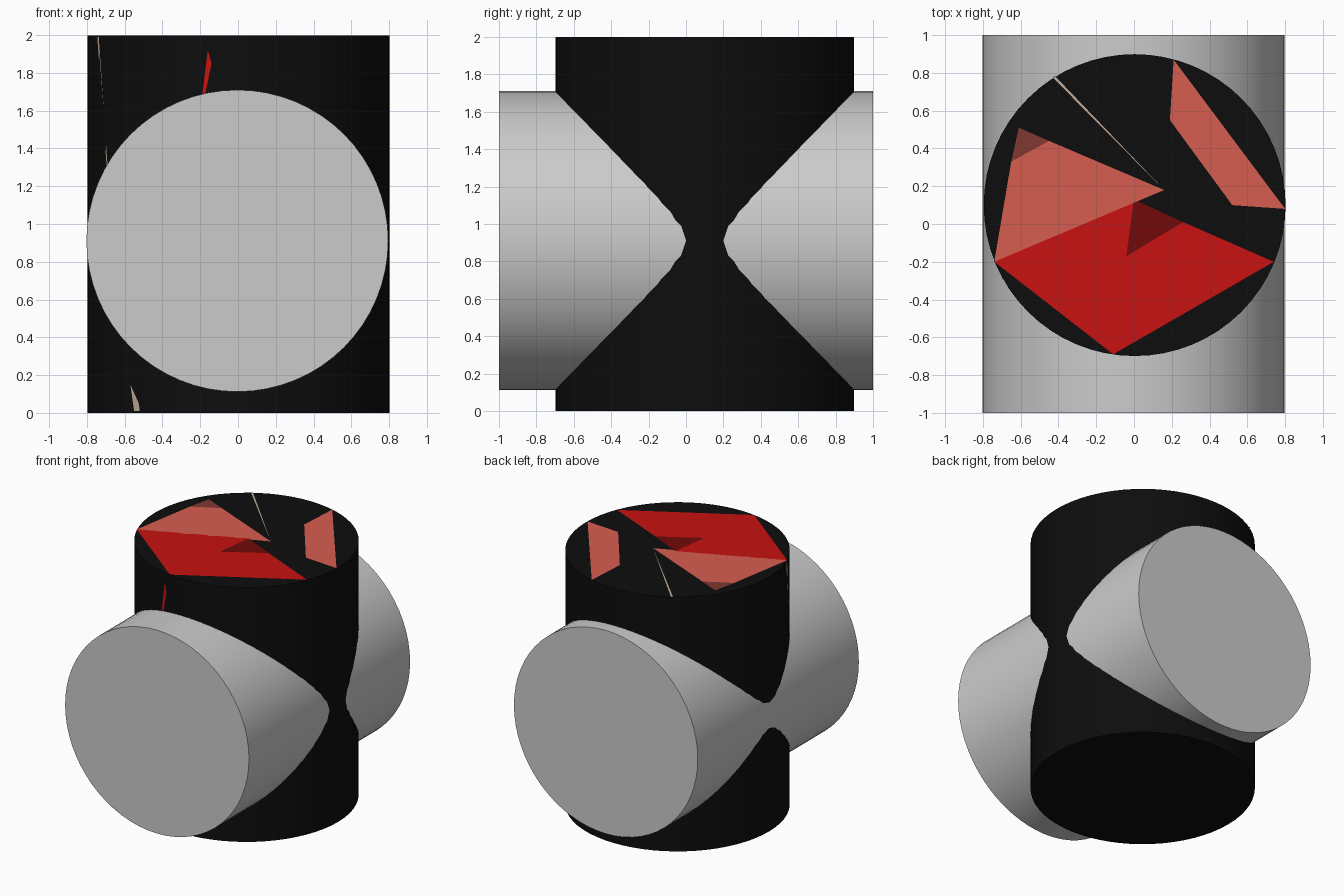
import bpy, math

if "Cube" in bpy.data.objects:
    bpy.data.objects.remove(bpy.data.objects["Cube"])

R = 0.799            # both drums share one radius
CX, CY = 0.0035, 0.10  # axis of the upright drum


def material(name, rgb):
    m = bpy.data.materials.new(name)
    m.diffuse_color = (*rgb, 1)
    m.use_nodes = True
    m.node_tree.nodes["Principled BSDF"].inputs["Base Color"].default_value = m.diffuse_color
    return m


black = material("black", (0.004, 0.004, 0.004))
red = material("red", (0.58, 0.006, 0.006))
dark_red = material("dark_red", (0.17, 0.003, 0.003))
salmon = material("salmon", (0.68, 0.11, 0.08))
brown = material("brown", (0.22, 0.04, 0.03))
tan = material("tan", (0.55, 0.42, 0.32))


def drum(name, depth, loc, rot=(0, 0, 0), mat=None):
    bpy.ops.mesh.primitive_cylinder_add(vertices=64, radius=R, depth=depth,
                                        location=loc, rotation=rot)
    o = bpy.context.object
    o.name = name
    if mat:
        o.data.materials.append(mat)
    bpy.ops.object.shade_smooth_by_angle(angle=math.radians(30))


def patch(name, pts, mat):
    me = bpy.data.meshes.new(name)
    me.from_pydata(pts, [], [range(len(pts))])
    me.materials.append(mat)
    bpy.context.collection.objects.link(bpy.data.objects.new(name, me))


def top_patch(name, pts, mat, z=1.9995):
    # counter-clockwise points on the top cap
    patch(name, [(x, y, z) for x, y in pts], mat)


def wall_patch(name, pts, mat):
    # counter-clockwise points (x, z) wrapped onto the front of the upright drum
    r = R + 0.001
    patch(name, [(x, CY - math.sqrt(max(r * r - (x - CX) ** 2, 0)), z)
                 for x, z in pts], mat)


# Upright black drum and the grey drum passing through it
drum("upright_drum", 1.999, (CX, CY, 0.9995), mat=black)
drum("cross_drum", 2.0, (-0.0035, 0, 0.911), (math.pi / 2, 0, 0))

# Coloured patches on the top cap
top_patch("left_salmon_patch", [(-0.65, 0.33), (-0.74, -0.20), (0.16, 0.18), (-0.45, 0.44)], salmon)
top_patch("left_brown_patch", [(-0.61, 0.51), (-0.65, 0.33), (-0.45, 0.44)], brown)
top_patch("left_red_patch", [(-0.74, -0.20), (-0.11, -0.69), (0, 0.13)], red)
top_patch("right_red_patch", [(-0.11, -0.69), (0.74, -0.20), (0.26, 0.01), (-0.04, -0.17)], red)
top_patch("dark_red_patch", [(0, 0.13), (-0.04, -0.17), (0.26, 0.01)], dark_red)
top_patch("right_salmon_patch", [(0.21, 0.87), (0.19, 0.55), (0.52, 0.10), (0.80, 0.08)], salmon)
top_patch("top_sliver", [(-0.43, 0.775), (0.16, 0.18), (-0.42, 0.785)], tan)

# Small slivers on the front wall
wall_patch("front_red_sliver", [(-0.19, 1.68), (-0.175, 1.68), (-0.14, 1.85), (-0.16, 1.92)], red)
wall_patch("front_tan_sliver", [(-0.745, 1.99), (-0.695, 1.3), (-0.69, 1.3), (-0.737, 1.99)], tan)
wall_patch("lower_tan_sliver", [(-0.55, 0.01), (-0.52, 0.01), (-0.525, 0.05), (-0.57, 0.15)], tan)
